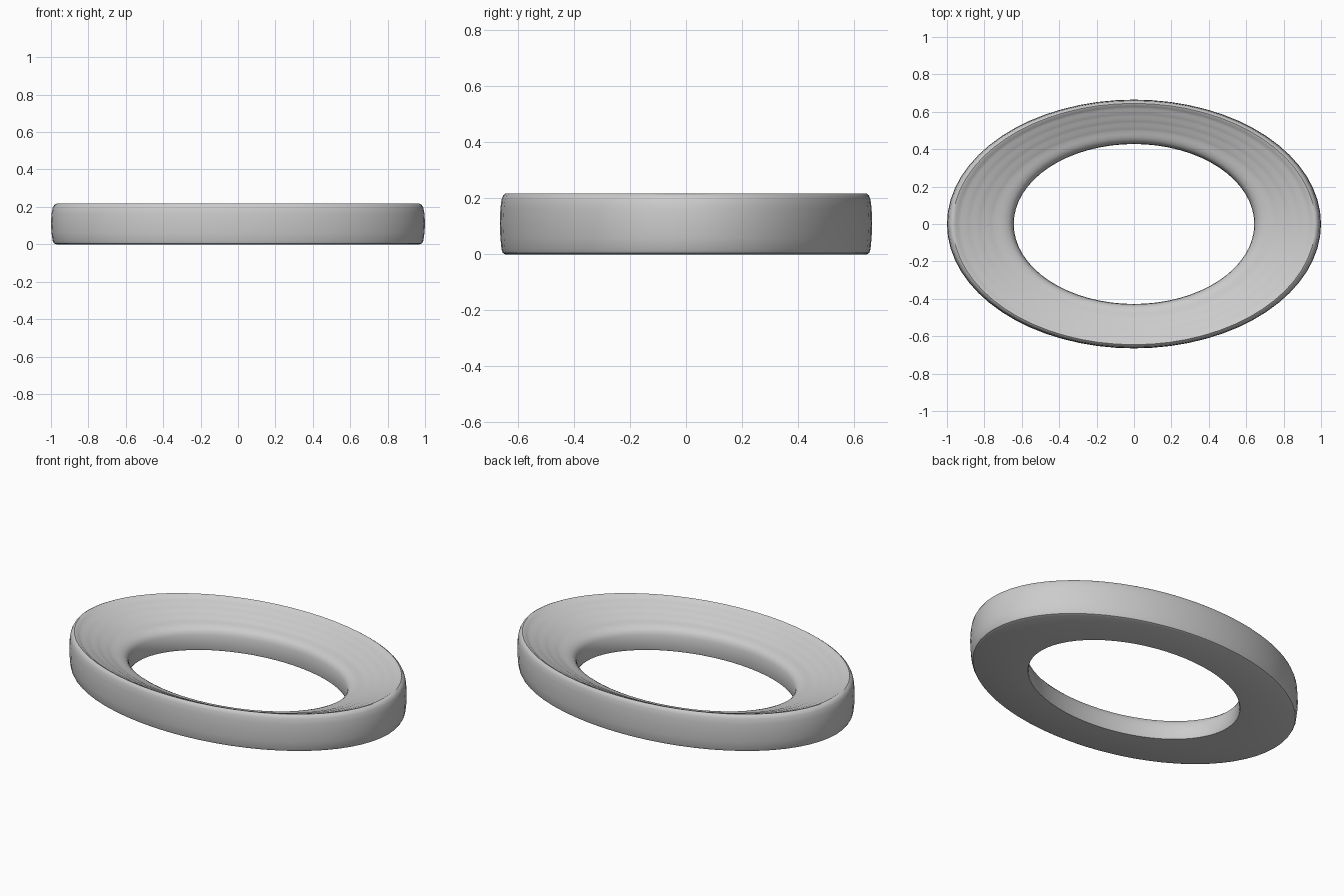
import bpy, bmesh, math

if "Cube" in bpy.data.objects:
    bpy.data.objects.remove(bpy.data.objects["Cube"])

SEGMENTS = 64
DEPTH_RATIO = 0.665  # oval depth over width

# Moulding cross-section (radius, height): rounded rim, rippled dished face, inner lip
profile = [
    (0.648, 0.0), (0.970, 0.0), (0.984, 0.005), (0.991, 0.018),
    (0.997, 0.06), (1.0, 0.11), (0.997, 0.165), (0.991, 0.195),
    (0.982, 0.211), (0.970, 0.217), (0.957, 0.214), (0.944, 0.205),
    (0.925, 0.198), (0.905, 0.194), (0.885, 0.186), (0.865, 0.179),
    (0.845, 0.175), (0.825, 0.167), (0.805, 0.160), (0.785, 0.156),
    (0.765, 0.148), (0.745, 0.142), (0.720, 0.138), (0.695, 0.132),
    (0.672, 0.123), (0.656, 0.109), (0.647, 0.090), (0.643, 0.06), (0.643, 0.01),
]

# Sweep the section around the oval
bm = bmesh.new()
rings = []
for i in range(SEGMENTS):
    a = 2 * math.pi * i / SEGMENTS
    rings.append([bm.verts.new((r * math.cos(a), r * DEPTH_RATIO * math.sin(a), z))
                  for r, z in profile])
n = len(profile)
for i in range(SEGMENTS):
    p, q = rings[i], rings[(i + 1) % SEGMENTS]
    for j in range(n):
        k = (j + 1) % n
        bm.faces.new((p[j], q[j], q[k], p[k]))
bmesh.ops.recalc_face_normals(bm, faces=bm.faces)

mesh = bpy.data.meshes.new("oval_frame")
bm.to_mesh(mesh)
bm.free()
frame = bpy.data.objects.new("oval_frame", mesh)
bpy.context.collection.objects.link(frame)
bpy.context.view_layer.objects.active = frame
frame.select_set(True)
bpy.ops.object.shade_smooth_by_angle(angle=math.radians(40))
